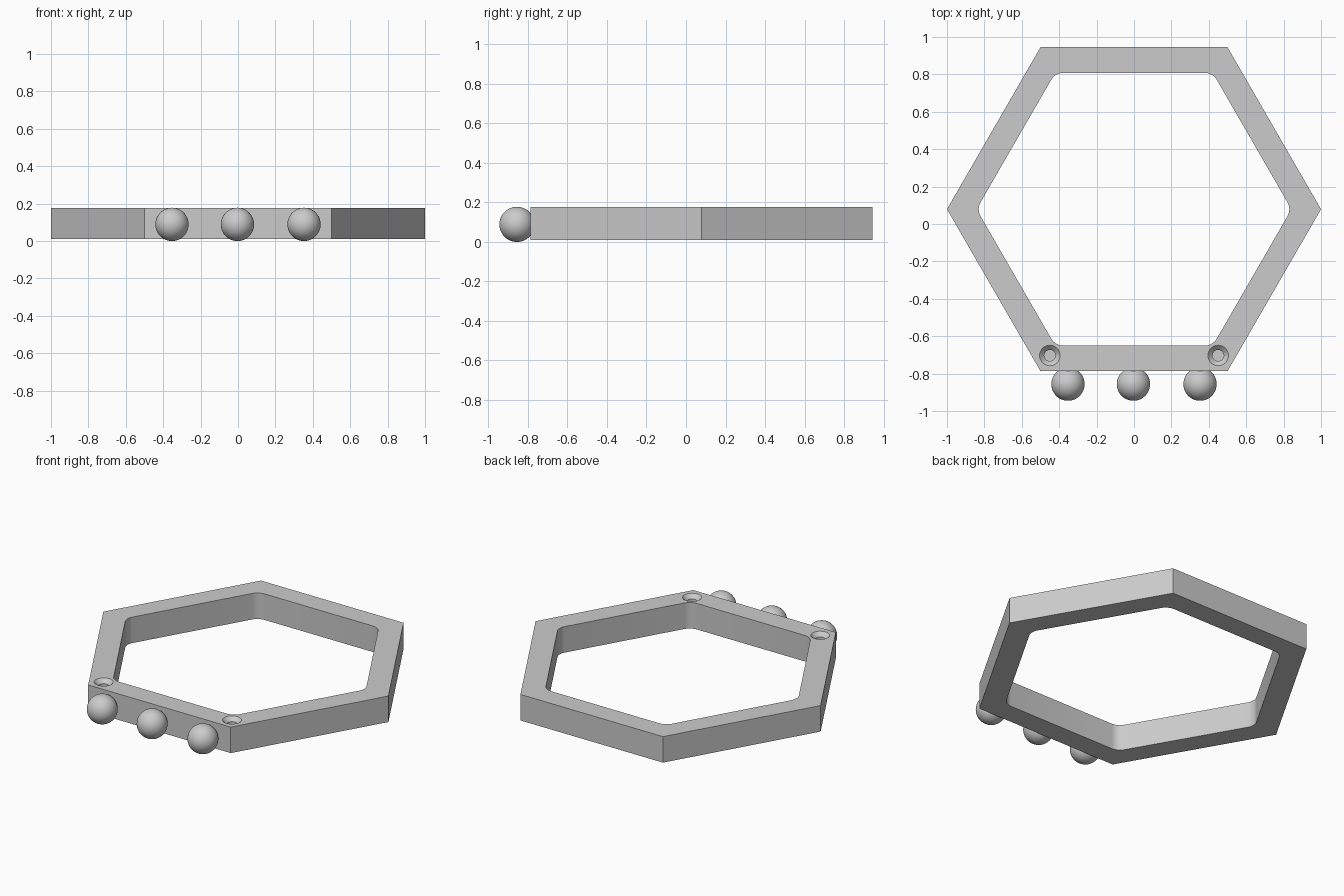
import bpy, bmesh
from math import radians, sin, cos, pi
from mathutils import Vector

cube = bpy.data.objects.get("Cube")
if cube:
    bpy.data.objects.remove(cube, do_unlink=True)

CENTRE_Y = 0.079
Z_LOW, Z_HIGH = 0.011, 0.176

grey = bpy.data.materials.new("plain grey")
grey.use_nodes = True
grey.diffuse_color = (0.6, 0.6, 0.6, 1)
grey.node_tree.nodes["Principled BSDF"].inputs["Base Color"].default_value = (0.6, 0.6, 0.6, 1)


def add_object(name, bm):
    bmesh.ops.recalc_face_normals(bm, faces=bm.faces)
    mesh = bpy.data.meshes.new(name)
    bm.to_mesh(mesh)
    bm.free()
    mesh.materials.append(grey)
    obj = bpy.data.objects.new(name, mesh)
    bpy.context.collection.objects.link(obj)
    return obj


def smooth(obj):
    bpy.ops.object.select_all(action='DESELECT')
    obj.select_set(True)
    bpy.context.view_layer.objects.active = obj
    bpy.ops.object.shade_smooth_by_angle(angle=radians(25))


def hexagon_prism(radius, low, high, fillet=0):
    bm = bmesh.new()
    ring = [bm.verts.new((radius * cos(i * pi / 3), CENTRE_Y + radius * sin(i * pi / 3), low))
            for i in range(6)]
    face = bm.faces.new(ring)
    up = bmesh.ops.extrude_face_region(bm, geom=[face])["geom"]
    bmesh.ops.translate(bm, verts=[v for v in up if isinstance(v, bmesh.types.BMVert)],
                        vec=(0, 0, high - low))
    if fillet:
        upright = [e for e in bm.edges if abs(e.verts[0].co.z - e.verts[1].co.z) > 0.01]
        bmesh.ops.bevel(bm, geom=upright, offset=fillet, offset_type='OFFSET',
                        segments=6, profile=0.5, affect='EDGES')
    return bm


def lathe(name, profile, x, y, steps=32):
    """Spin a radius/height profile around a vertical axis."""
    bm = bmesh.new()
    verts = [bm.verts.new((r, 0, z)) for r, z in profile]
    edges = [bm.edges.new(pair) for pair in zip(verts, verts[1:])]
    bmesh.ops.spin(bm, geom=verts + edges, cent=(0, 0, 0), axis=(0, 0, 1),
                   angle=2 * pi, steps=steps)
    bmesh.ops.remove_doubles(bm, verts=bm.verts, dist=0.0001)
    bmesh.ops.translate(bm, verts=bm.verts, vec=(x, y, 0))
    return add_object(name, bm)


# Hexagonal frame
frame = add_object("hexagon_frame", hexagon_prism(1, Z_LOW, Z_HIGH))

# Cutters: rounded opening and two blind countersunk holes
cutters = [add_object("opening_cutter", hexagon_prism(0.842, -0.1, 0.3, 0.04))]
hole = [(0, 0.075), (0.03, 0.075), (0.03, Z_HIGH - 0.025),
        (0.055, Z_HIGH), (0.055, 0.25), (0, 0.25)]
for side, x in (("right", -0.45), ("left", 0.45)):
    cutters.append(lathe(side + "_hole_cutter", hole, x, -0.703))

for cutter in cutters:
    cutter.hide_render = True
    cutter.hide_set(True)
    cut = frame.modifiers.new(cutter.name, 'BOOLEAN')
    cut.operation = 'DIFFERENCE'
    cut.solver = 'EXACT'
    cut.object = cutter

# Bake the cuts, then drop the cutters
bpy.context.view_layer.update()
baked = bpy.data.meshes.new_from_object(frame.evaluated_get(bpy.context.evaluated_depsgraph_get()))
frame.modifiers.clear()
frame.data = baked
for cutter in cutters:
    bpy.data.objects.remove(cutter, do_unlink=True)
smooth(frame)

# Row of balls on the front face
for name, x in (("right", -0.353), ("middle", -0.003), ("left", 0.353)):
    bm = bmesh.new()
    bmesh.ops.create_uvsphere(bm, u_segments=48, v_segments=24, radius=0.089)
    bmesh.ops.translate(bm, verts=bm.verts, vec=Vector((x, -0.856, 0.089)))
    smooth(add_object(name + "_ball", bm))
